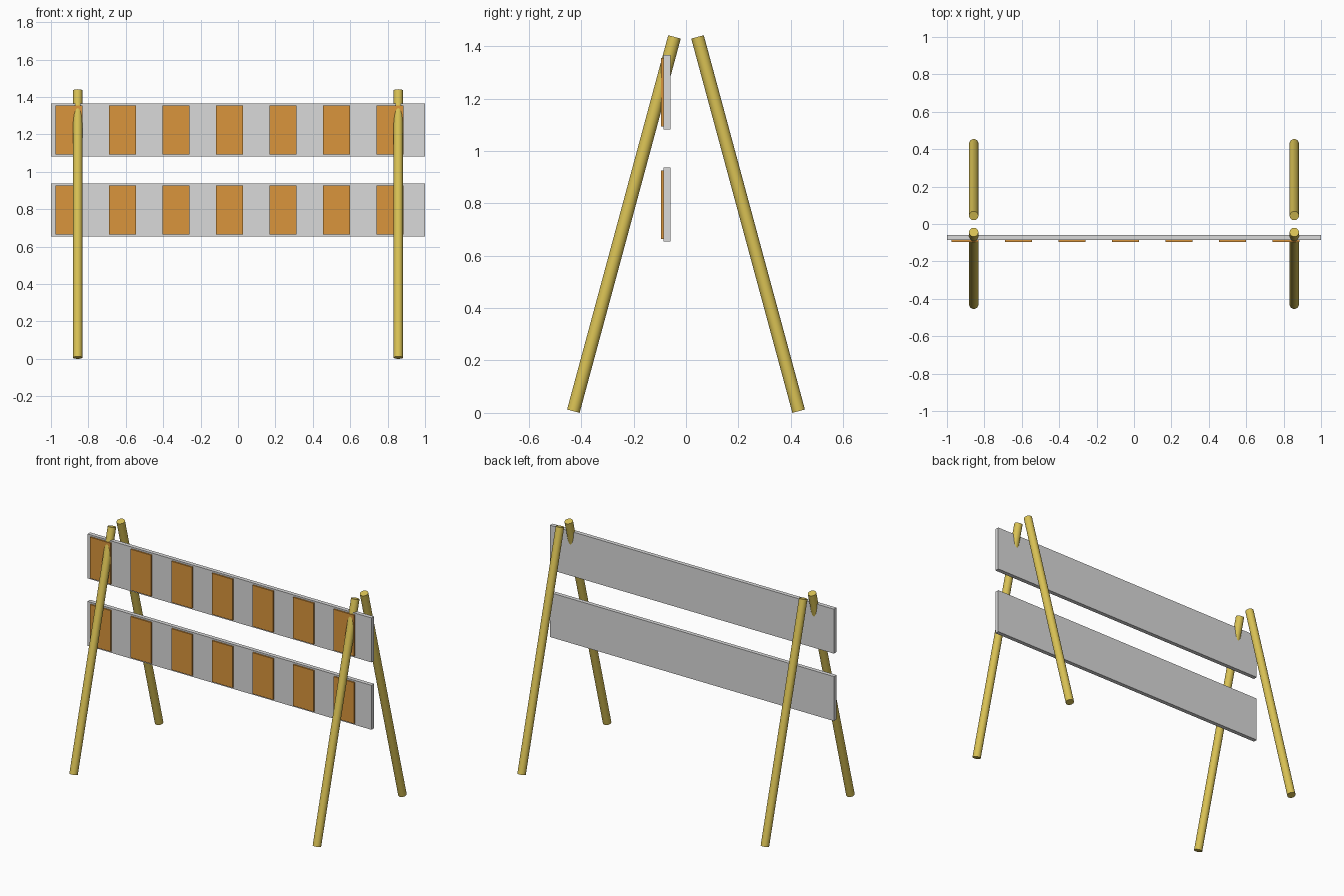
import bpy
from mathutils import Vector

cube = bpy.data.objects.get("Cube")
if cube:
    bpy.data.objects.remove(cube, do_unlink=True)


def material(name, rgb):
    mat = bpy.data.materials.new(name)
    mat.use_nodes = True
    mat.diffuse_color = (*rgb, 1)
    mat.node_tree.nodes["Principled BSDF"].inputs["Base Color"].default_value = (*rgb, 1)
    return mat


yellow = material("yellow_paint", (0.70, 0.54, 0.09))
grey = material("light_grey", (0.70, 0.70, 0.70))
orange = material("orange", (0.70, 0.30, 0.045))


def box(name, center, size, mat):
    bpy.ops.mesh.primitive_cube_add(size=1, location=center)
    obj = bpy.context.object
    obj.name = name
    obj.scale = size
    bpy.ops.object.transform_apply(location=False, rotation=False, scale=True)
    obj.data.materials.append(mat)


def pole(name, start, end, radius, mat):
    a, b = Vector(start), Vector(end)
    bpy.ops.mesh.primitive_cylinder_add(vertices=32, radius=radius, depth=(b - a).length,
                                        location=(a + b) / 2)
    obj = bpy.context.object
    obj.name = name
    obj.rotation_euler = (b - a).to_track_quat("Z", "Y").to_euler()
    bpy.ops.object.shade_smooth_by_angle()
    obj.data.materials.append(mat)


# Four round legs leaning together in pairs
for side, x in (("left", 0.857), ("right", -0.857)):
    for end, s in (("front", -1), ("back", 1)):
        pole(f"{end}_{side}_leg", (x, s * 0.43, 0.0065), (x, s * 0.044, 1.435), 0.0248, yellow)

# Two boards, each with seven raised stripes on the front
for level, z in (("upper", 1.224), ("lower", 0.795)):
    box(f"{level}_board", (0, -0.073, z), (2, 0.026, 0.283), grey)
    for i in range(7):
        box(f"{level}_stripe_{i + 1}", (-0.903 + 0.286 * i, -0.0905, z),
            (0.145, 0.0095, 0.262), orange)
